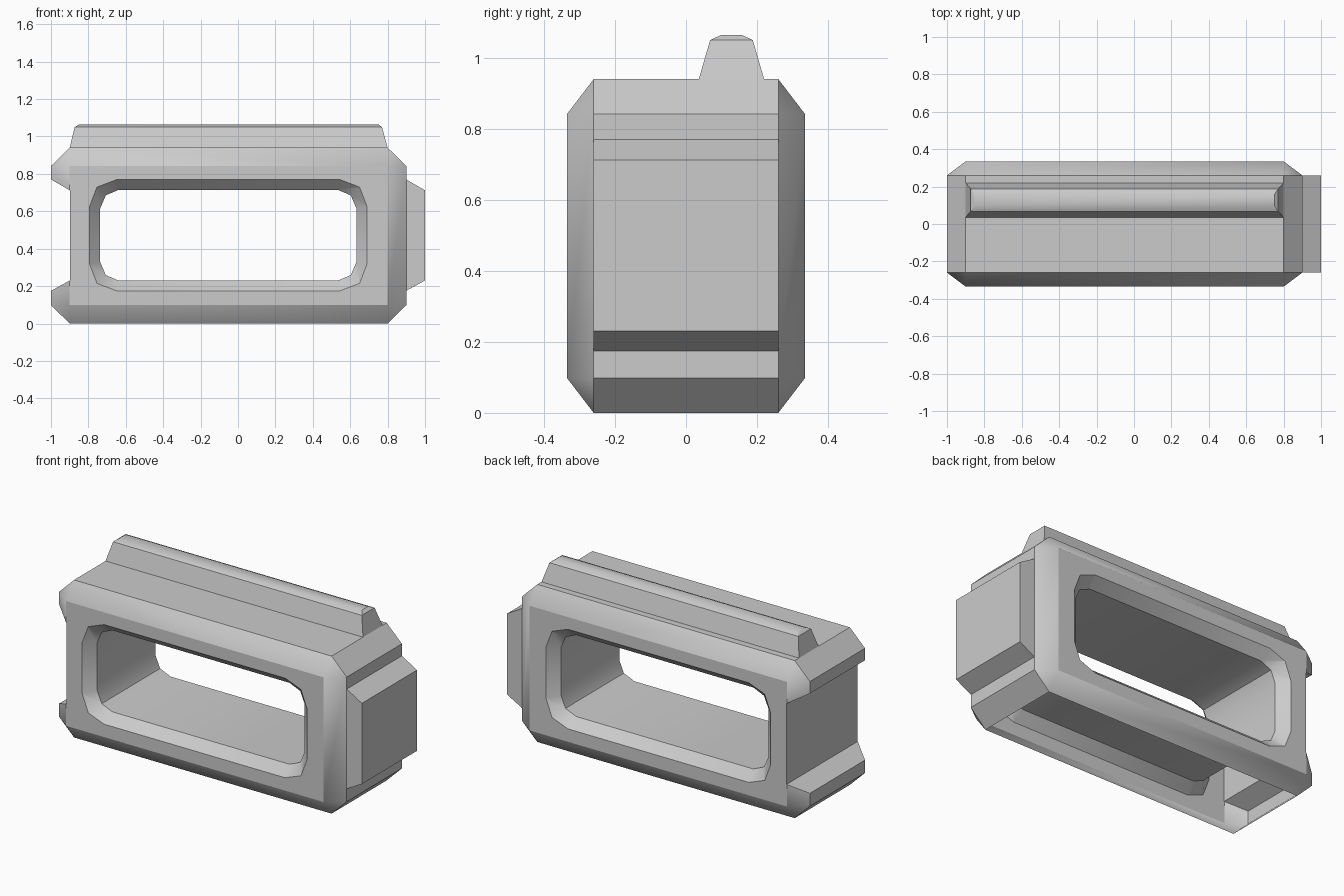
import bpy, bmesh, math
from mathutils import Vector

if "Cube" in bpy.data.objects:
    bpy.data.objects.remove(bpy.data.objects["Cube"])


def finish(bm, name):
    bmesh.ops.recalc_face_normals(bm, faces=bm.faces[:])
    me = bpy.data.meshes.new(name)
    bm.to_mesh(me)
    bm.free()
    ob = bpy.data.objects.new(name, me)
    bpy.context.collection.objects.link(ob)
    return ob


def loft(name, rings, cap_start=True, cap_end=True):
    bm = bmesh.new()
    rows = [[bm.verts.new(p) for p in ring] for ring in rings]
    for a, b in zip(rows, rows[1:]):
        for i in range(len(a)):
            j = (i + 1) % len(a)
            bm.faces.new((a[i], a[j], b[j], b[i]))
    if cap_start:
        bm.faces.new(rows[0])
    if cap_end:
        bm.faces.new(rows[-1])
    return finish(bm, name)


def smooth(ob):
    bpy.ops.object.select_all(action='DESELECT')
    ob.select_set(True)
    bpy.context.view_layer.objects.active = ob
    bpy.ops.object.shade_smooth_by_angle(angle=math.radians(35))


# Chamfered block: hull of its six inset faces
bm = bmesh.new()
cx, cz, hx, hy, hz = -0.05, 0.47, 0.95, 0.335, 0.47
ix, iy, iz = 0.85, 0.26, 0.372
for sx in (-1, 1):
    for sy in (-1, 1):
        for sz in (-1, 1):
            for x, y, z in ((hx, iy, iz), (ix, hy, iz), (ix, iy, hz)):
                bm.verts.new((cx + sx * x, sy * y, cz + sz * z))
bmesh.ops.convex_hull(bm, input=bm.verts[:])
bmesh.ops.dissolve_limit(bm, angle_limit=0.02, verts=bm.verts[:], edges=bm.edges[:])
body = finish(bm, "block_body")


# Window cutter: rounded tunnel that flares at both faces
def window_ring(y, hx, hz, near, mid):
    quarter = [(hx, hz - near), (hx - mid, hz - mid), (hx - near, hz)]
    pts = []
    for sx, sz in ((1, 1), (-1, 1), (-1, -1), (1, -1)):
        q = quarter if sx * sz > 0 else quarter[::-1]
        pts += [Vector((-0.052 + sx * x, y, 0.472 + sz * z)) for x, z in q]
    return pts


outer, inner = (0.743, 0.298, 0.145, 0.04), (0.685, 0.243, 0.1, 0.03)
window = loft("window_cutter", [window_ring(-0.336, *outer), window_ring(-0.275, *inner),
                                window_ring(0.275, *inner), window_ring(0.336, *outer)])

# Notch cutter for the left end
notch_profile = [(-1.1, 0.828), (-0.899, 0.712), (-0.899, 0.23), (-1.1, 0.12)]
notch = loft("notch_cutter", [[(x, y, z) for x, z in notch_profile] for y in (-0.5, 0.5)])

for cutter in (window, notch):
    cutter.hide_render = True
    mod = body.modifiers.new("cut", 'BOOLEAN')
    mod.operation = 'DIFFERENCE'
    mod.solver = 'EXACT'
    mod.object = cutter
deps = bpy.context.evaluated_depsgraph_get()
cut_mesh = bpy.data.meshes.new_from_object(body.evaluated_get(deps))
body.modifiers.clear()
body.data = cut_mesh
for cutter in (window, notch):
    bpy.data.objects.remove(cutter)

# The underside is open: remove the bottom face
bm = bmesh.new()
bm.from_mesh(cut_mesh)
bottom = [f for f in bm.faces if all(v.co.z < 0.001 for v in f.verts)]
bmesh.ops.delete(bm, geom=bottom, context='FACES')
bm.to_mesh(cut_mesh)
bm.free()

# Right end tab that matches the notch
tab_profile = [(0.9, 0.77), (1.0, 0.712), (1.0, 0.23), (0.9, 0.175)]
tab = loft("end_tab", [[(x, y, z) for x, z in tab_profile] for y in (-0.26, 0.26)])


# Tapered rail on top
def rect(x0, x1, y0, y1, z):
    return [(x0, y0, z), (x1, y0, z), (x1, y1, z), (x0, y1, z)]


rail = loft("top_rail", [rect(-0.9, 0.8, 0.036, 0.22, 0.94),
                         rect(-0.873, 0.77, 0.068, 0.188, 1.05),
                         rect(-0.85, 0.75, 0.1, 0.156, 1.065)], cap_start=False)

for ob in (body, tab, rail):
    smooth(ob)
